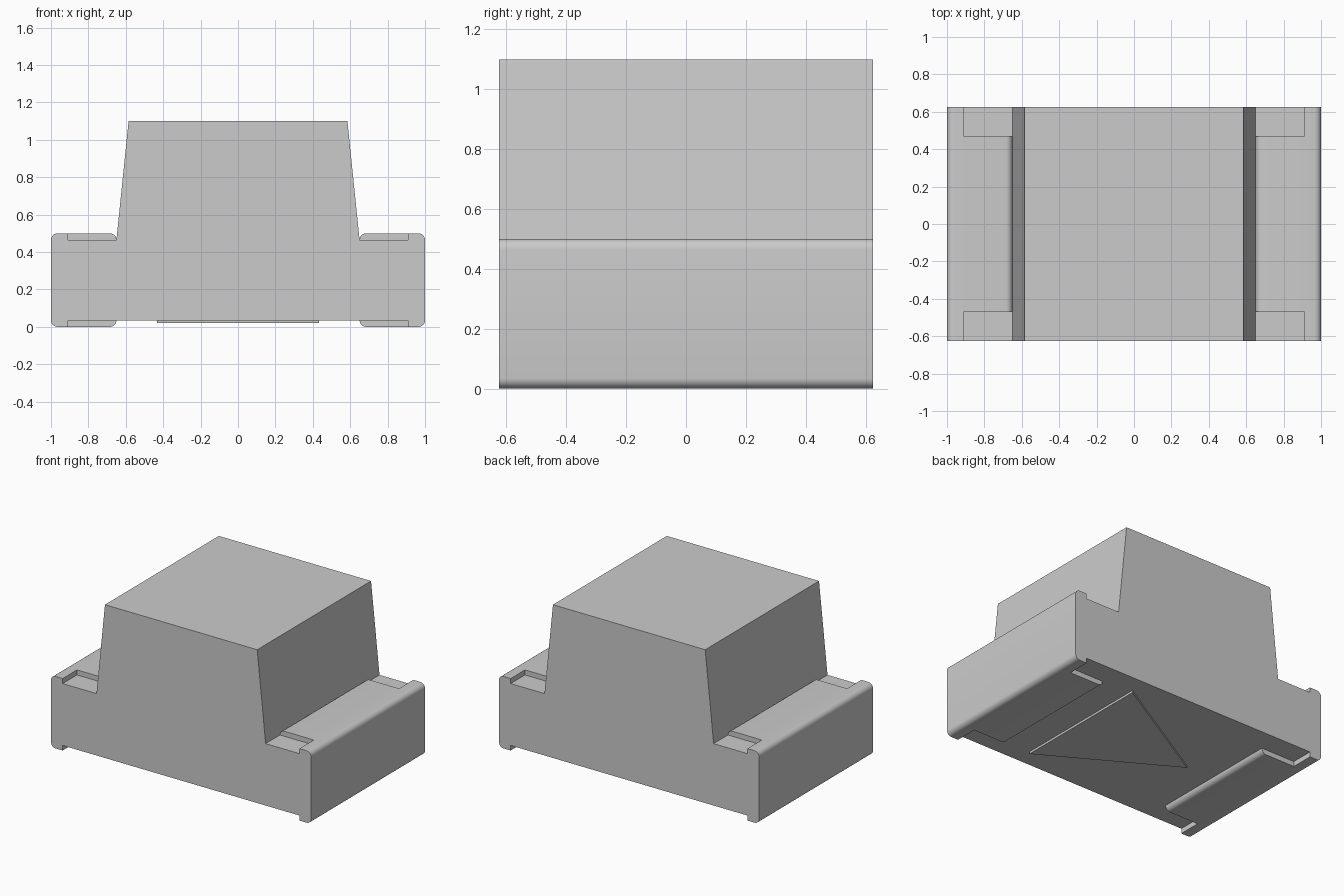
import bpy, bmesh, math

cube = bpy.data.objects.get("Cube")
if cube:
    bpy.data.objects.remove(cube, do_unlink=True)

HALF_Y, STEP, R = 0.625, 0.035, 0.035
SHELF = 0.5
FOOT_IN, STRIP_IN = 0.65, 0.91   # inner edge of the feet, inner edge of the outer strip
NOTCH_Y = 0.468

grey = bpy.data.materials.new("light grey")
grey.use_nodes = True
colour = (0.6, 0.6, 0.6, 1)
grey.diffuse_color = colour
grey.node_tree.nodes["Principled BSDF"].inputs["Base Color"].default_value = colour


def finish(bm, name):
    bmesh.ops.recalc_face_normals(bm, faces=bm.faces)
    mesh = bpy.data.meshes.new(name)
    bm.to_mesh(mesh)
    bm.free()
    mesh.materials.append(grey)
    ob = bpy.data.objects.new(name, mesh)
    bpy.context.collection.objects.link(ob)
    return ob


def extrude(bm, points, direction):
    face = bm.faces.new([bm.verts.new(p) for p in points])
    out = bmesh.ops.extrude_face_region(bm, geom=[face])
    verts = [v for v in out["geom"] if isinstance(v, bmesh.types.BMVert)]
    bmesh.ops.translate(bm, verts=verts, vec=direction)


def arc(cx, cz, start, end, steps=6):
    angles = [math.radians(start + (end - start) * i / steps) for i in range(steps + 1)]
    return [(cx + R * math.cos(a), cz + R * math.sin(a)) for a in angles]


# Body: half profile from the underside round to the roof, mirrored and extruded
half = [(FOOT_IN, STEP)]
half += arc(FOOT_IN + R, R, 180, 270)[1:]
half += arc(1 - R, R, 270, 360)
half += arc(1 - R, SHELF - R, 0, 90)
half += arc(FOOT_IN + R, SHELF - R, 90, 180)
half += [(0.585, 1.1)]
profile = half + [(-x, z) for x, z in reversed(half)]
bm = bmesh.new()
extrude(bm, [(x, -HALF_Y, z) for x, z in profile], (0, 2 * HALF_Y, 0))
body = finish(bm, "body")

# Corner notches in the shelves and the feet
bm = bmesh.new()
for sx in (-1, 1):
    for sy in (-1, 1):
        for z0, z1 in ((-0.1, STEP), (SHELF - STEP, 0.55)):
            pts = [(sx * x, sy * y, z0) for x, y in (
                (FOOT_IN, NOTCH_Y), (STRIP_IN, NOTCH_Y), (STRIP_IN, 0.7), (FOOT_IN, 0.7))]
            extrude(bm, pts, (0, 0, z1 - z0))
cutter = finish(bm, "notch_cutter")
cutter.hide_render = True

mod = body.modifiers.new("notches", "BOOLEAN")
mod.operation, mod.solver, mod.object = "DIFFERENCE", "EXACT", cutter
bpy.ops.object.select_all(action="DESELECT")
body.select_set(True)
bpy.context.view_layer.objects.active = body
bpy.ops.object.modifier_apply(modifier=mod.name)
bpy.data.objects.remove(cutter, do_unlink=True)
bpy.ops.object.shade_smooth_by_angle(angle=math.radians(30))

# Triangular plate under the body
bm = bmesh.new()
extrude(bm, [(0.433, -0.5, 0.02), (0.433, 0.5, 0.02), (-0.433, 0, 0.02)], (0, 0, STEP - 0.02))
finish(bm, "underside_triangle")
